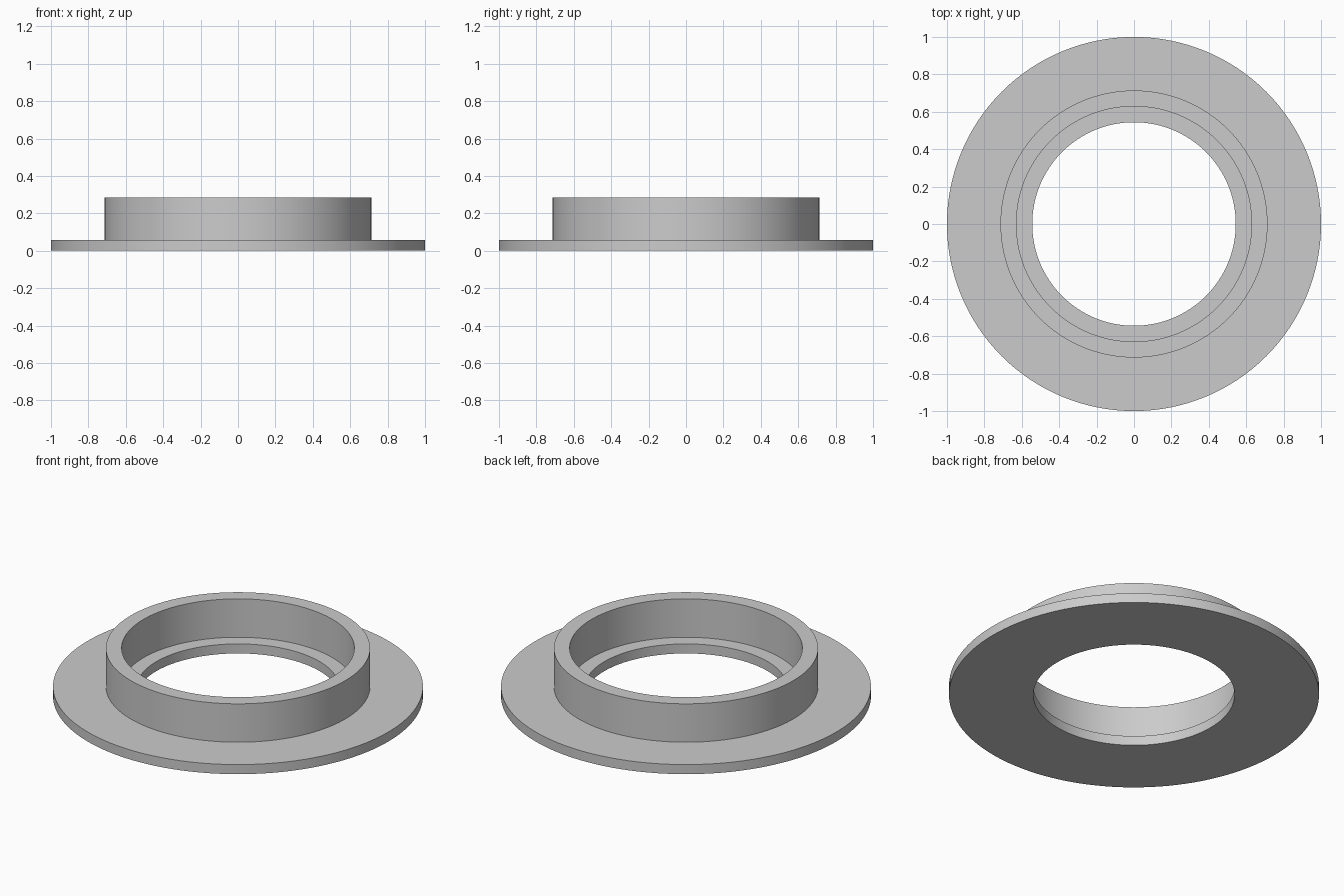
import bpy, bmesh, math

if "Cube" in bpy.data.objects:
    bpy.data.objects.remove(bpy.data.objects["Cube"])

SEGMENTS = 128

# One neutral grey for the whole part
grey = bpy.data.materials.new("light_grey")
grey.diffuse_color = (0.6, 0.6, 0.6, 1.0)
grey.use_nodes = True
grey.node_tree.nodes["Principled BSDF"].inputs["Base Color"].default_value = grey.diffuse_color


def lathe(name, profile):
    """Revolve a closed (radius, height) profile around z."""
    bm = bmesh.new()
    rings = []
    for i in range(SEGMENTS):
        a = 2 * math.pi * i / SEGMENTS
        rings.append([bm.verts.new((r * math.cos(a), r * math.sin(a), z))
                      for r, z in profile])
    n = len(profile)
    for i in range(SEGMENTS):
        a, b = rings[i], rings[(i + 1) % SEGMENTS]
        for j in range(n):
            k = (j + 1) % n
            bm.faces.new((a[j], b[j], b[k], a[k]))
    bmesh.ops.recalc_face_normals(bm, faces=bm.faces)
    mesh = bpy.data.meshes.new(name)
    bm.to_mesh(mesh)
    bm.free()
    mesh.materials.append(grey)
    obj = bpy.data.objects.new(name, mesh)
    bpy.context.collection.objects.link(obj)
    bpy.ops.object.select_all(action='DESELECT')
    obj.select_set(True)
    bpy.context.view_layer.objects.active = obj
    bpy.ops.object.shade_smooth_by_angle(angle=math.radians(30))
    return obj


# Flat flange with a raised collar and a narrow inner ledge, as one solid
HOLE, BORE, COLLAR, RIM = 0.544, 0.629, 0.714, 1.0
FLANGE_TOP, COLLAR_TOP = 0.057, 0.286
lathe("flanged_collar", [
    (HOLE, 0), (RIM, 0), (RIM, FLANGE_TOP), (COLLAR, FLANGE_TOP),
    (COLLAR, COLLAR_TOP), (BORE, COLLAR_TOP), (BORE, FLANGE_TOP),
    (HOLE, FLANGE_TOP)])
